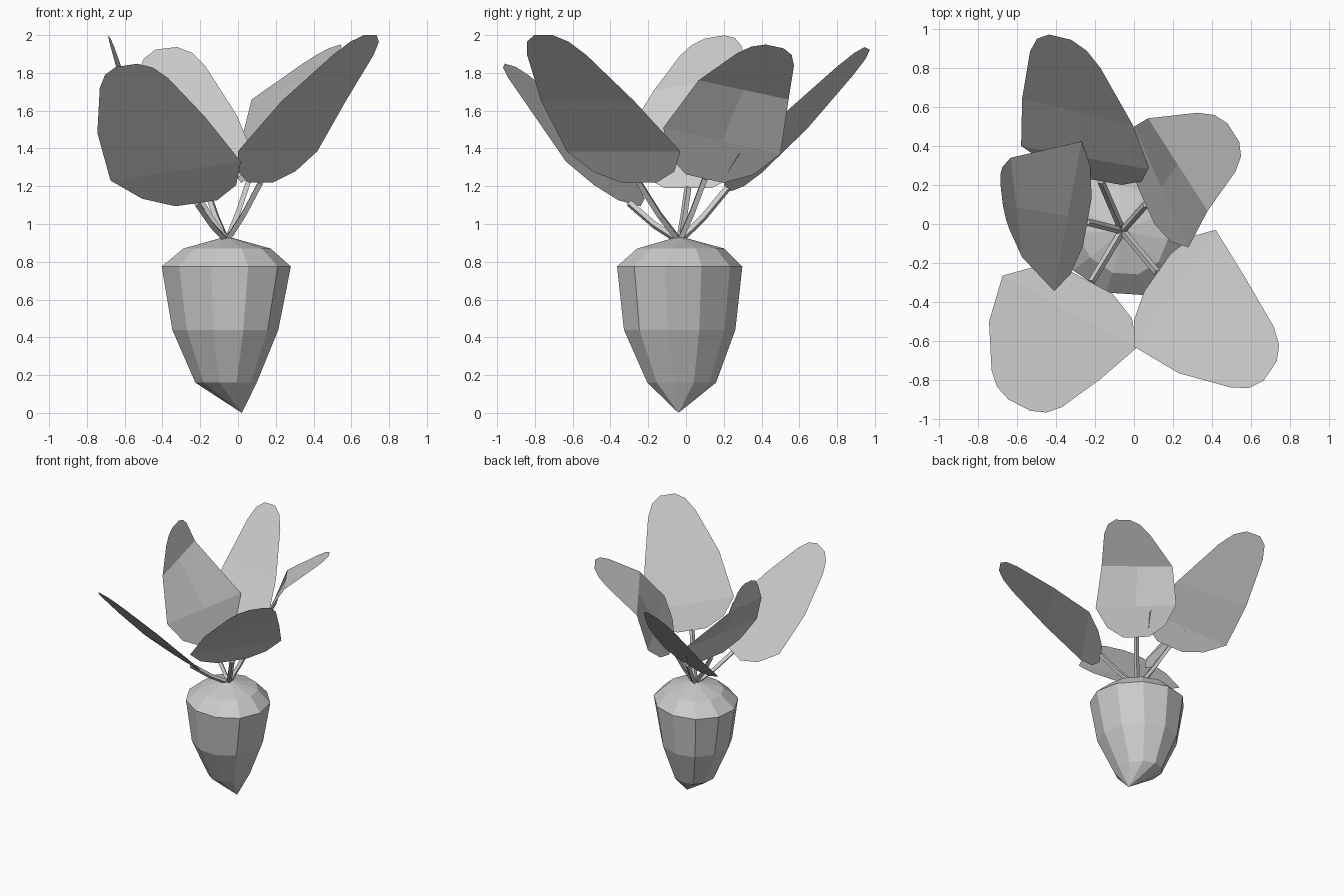
import bpy
import bmesh
from math import sin, cos, pi
from mathutils import Vector

if "Cube" in bpy.data.objects:
    bpy.data.objects.remove(bpy.data.objects["Cube"])


def make_object(name, bm):
    mesh = bpy.data.meshes.new(name)
    bmesh.ops.recalc_face_normals(bm, faces=bm.faces)
    bm.to_mesh(mesh)
    bm.free()
    ob = bpy.data.objects.new(name, mesh)
    bpy.context.collection.objects.link(ob)
    return ob


# Root: low-poly rings (centre x, centre y, z, radius x, radius y), closed by two tips
SIDES = 11
RINGS = [(-0.065, -0.025, 0.16, 0.165, 0.185),
         (-0.07, -0.037, 0.44, 0.285, 0.30),
         (-0.065, -0.037, 0.775, 0.347, 0.337),
         (-0.06, -0.03, 0.87, 0.235, 0.235)]


def ring_point(cx, cy, z, rx, ry, i):
    a = pi / 2 + 2 * pi * i / SIDES
    x, y = rx * cos(a), ry * sin(a)
    # the root is slightly squashed along one diagonal
    u, v = (x + y) / 2 * 0.93, (x - y) / 2 * 1.06
    return cx + u + v, cy + u - v, z


bm = bmesh.new()
loops = [[bm.verts.new(ring_point(*ring, i)) for i in range(SIDES)] for ring in RINGS]
bottom = bm.verts.new((0.02, -0.04, 0))
top = bm.verts.new((-0.06, -0.035, 0.935))
for i in range(SIDES):
    j = (i + 1) % SIDES
    for lo, hi in zip(loops, loops[1:]):
        bm.faces.new((lo[i], lo[j], hi[j], hi[i]))
    bm.faces.new((bottom, loops[0][j], loops[0][i]))
    bm.faces.new((top, loops[-1][i], loops[-1][j]))
make_object("root", bm)


# Leaf blade: (segment of the midrib, position in the segment, width factor)
OUTLINE = [(0, 0, 0.32), (0, 0.35, 0.72), (0, 1, 1), (1, 1, 0.85),
           (2, 0.7, 0.54), (2, 0.9, 0.38), (2, 1, 0.17)]


def leaf(name, midrib, half_low, half_high):
    pts = [Vector(p) for p in midrib]
    bm = bmesh.new()
    rows = []
    for seg, t, w in OUTLINE:
        c = pts[seg].lerp(pts[seg + 1], t)
        half = Vector(half_low if seg == 0 else half_high)
        rows.append([bm.verts.new(c + half * w * s) for s in (-1, 0, 1)])
    for a, b in zip(rows, rows[1:]):
        for k in (0, 1):
            bm.faces.new((a[k], a[k + 1], b[k + 1], b[k]))
    make_object(name, bm)


# Stem: thin four-sided tube from the crown to the leaf base
def stem(name, base):
    start = Vector((-0.06, -0.035, 0.91))
    end = Vector(base)
    path = [start, start.lerp(end, 0.5) + Vector((0, 0, -0.015)), end]
    cu = bpy.data.curves.new(name, "CURVE")
    cu.dimensions = "3D"
    cu.bevel_depth = 0.019
    cu.bevel_resolution = 0
    cu.use_fill_caps = True
    sp = cu.splines.new("POLY")
    sp.points.add(len(path) - 1)
    for p, co in zip(sp.points, path):
        p.co = (*co, 1)
    sp.use_smooth = False
    bpy.context.collection.objects.link(bpy.data.objects.new(name, cu))


# Midrib points (base, widest, middle, tip), half-width vectors of the lower and upper blade
LEAVES = {
    "back": ([(-0.17, 0.22, 1.19), (-0.25, 0.34, 1.32), (-0.29, 0.575, 1.54), (-0.38, 0.96, 1.93)],
             (0.33, -0.06, 0.05), (0.335, -0.08, 0.04)),
    "left": ([(-0.24, 0.01, 1.19), (-0.34, 0.04, 1.42), (-0.605, 0.085, 1.75), (-0.68, 0.15, 1.99)],
             (0.07, 0.385, 0), (-0.035, 0.3, 0.05)),
    "front_left": ([(-0.22, -0.3, 1.11), (-0.33, -0.45, 1.28), (-0.46, -0.65, 1.525), (-0.59, -0.93, 1.84)],
                   (0.345, -0.185, 0.05), (0.335, -0.175, 0.05)),
    "front_right": ([(0.12, -0.25, 1.22), (0.21, -0.33, 1.385), (0.4, -0.52, 1.65), (0.7, -0.755, 2.0)],
                    (0.21, 0.30, 0), (0.2, 0.29, 0)),
    "back_right": ([(0.06, 0.1, 1.24), (0.14, 0.19, 1.44), (0.225, 0.305, 1.71), (0.51, 0.47, 1.94)],
                   (-0.14, 0.31, -0.07), (-0.18, 0.28, -0.06)),
}
for side, (midrib, low, high) in LEAVES.items():
    leaf("leaf_" + side, midrib, low, high)
    stem("stem_" + side, midrib[0])
